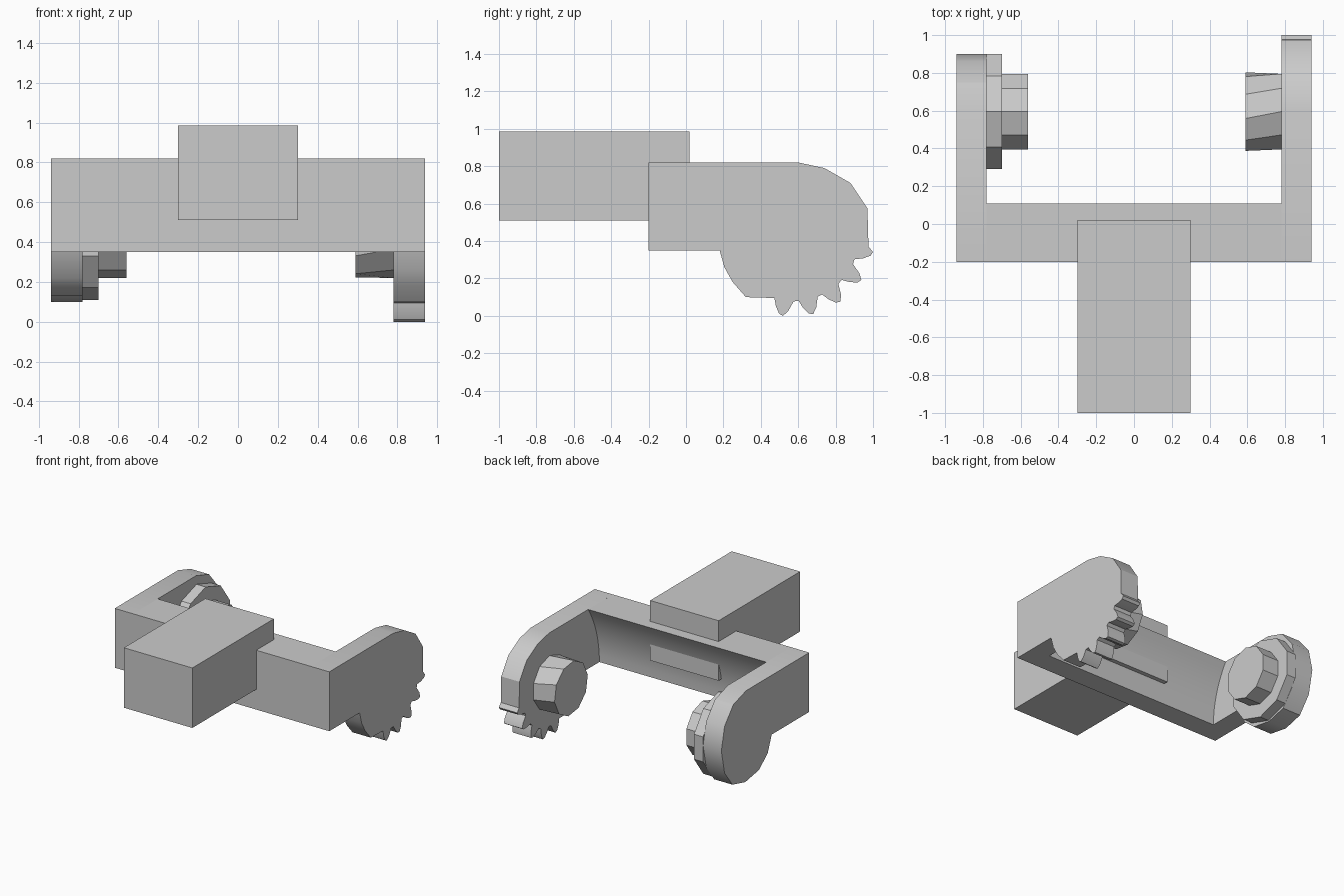
import bpy, bmesh, math

if "Cube" in bpy.data.objects:
    bpy.data.objects.remove(bpy.data.objects["Cube"], do_unlink=True)

GREY = (0.6, 0.6, 0.6, 1)
grey = bpy.data.materials.new("plain grey")
grey.use_nodes = True
grey.diffuse_color = GREY
grey.node_tree.nodes["Principled BSDF"].inputs["Base Color"].default_value = GREY


def loft(name, x0, profile0, x1, profile1=None, angle=30):
    """Solid between two (y, z) outlines standing at x0 and x1."""
    bm = bmesh.new()
    a = [bm.verts.new((x0, y, z)) for y, z in profile0]
    b = [bm.verts.new((x1, y, z)) for y, z in (profile1 or profile0)]
    n = len(a)
    bm.faces.new(a)
    bm.faces.new(b[::-1])
    for i in range(n):
        j = (i + 1) % n
        bm.faces.new((a[j], a[i], b[i], b[j]))
    bmesh.ops.recalc_face_normals(bm, faces=bm.faces)
    mesh = bpy.data.meshes.new(name)
    bm.to_mesh(mesh)
    bm.free()
    mesh.materials.append(grey)
    ob = bpy.data.objects.new(name, mesh)
    bpy.context.collection.objects.link(ob)
    bpy.ops.object.select_all(action='DESELECT')
    bpy.context.view_layer.objects.active = ob
    ob.select_set(True)
    bpy.ops.object.shade_smooth_by_angle(angle=math.radians(angle))
    return ob


def polar(cy, cz, r, deg):
    t = math.radians(deg)
    return cy + r * math.cos(t), cz + r * math.sin(t)


def decagon(r, turn=0):
    return [polar(0.595, 0.43, r, 90 + turn + 36 * i) for i in range(10)]


# Front block
loft("front_block", -0.3, [(-1, 0.51), (0.02, 0.51), (0.02, 0.985), (-1, 0.985)], 0.3)

# Crossbar with a hollow curved back
hollow = [polar(0.83, 0.35, 0.86, 180 - 33.1 * i / 8) for i in range(9)]
loft("crossbar", -0.78, [(-0.2, 0.82), (-0.2, 0.35)] + hollow, 0.78)

# Left arm with toothed end
teeth = []
tooth = [(-9.5, 0.35), (-6.5, 0.39), (-3, 0.425), (0, 0.434), (3.5, 0.405), (7.5, 0.353)]
for i in range(5):
    teeth += [polar(0.575, 0.43, r, -97.5 + 21.4 * i + d) for d, r in tooth]
teeth.pop()
heel = [(-0.2, 0.82), (-0.2, 0.35), (0.18, 0.35), (0.205, 0.26), (0.25, 0.18), (0.32, 0.1)]
crown = [(0.97, 0.575), (0.88, 0.71), (0.74, 0.79), (0.6, 0.82)]
loft("left_toothed_arm", 0.78, heel + teeth + crown, 0.94)

# Right arm with rounded end
rounded = [(-0.2, 0.82), (-0.2, 0.35), (0.27, 0.35), (0.32, 0.22), (0.43, 0.13), (0.6, 0.1),
           (0.76, 0.14), (0.86, 0.27), (0.9, 0.46), (0.86, 0.64), (0.75, 0.77), (0.59, 0.82)]
loft("right_rounded_arm", -0.94, rounded, -0.78)

# Hubs on the inner faces of the arms
loft("right_hub_flange", -0.78, decagon(0.32), -0.7)
loft("right_hub", -0.7, decagon(0.21), -0.56)
loft("left_hub", 0.78, decagon(0.21), 0.59, decagon(0.21, 10))
